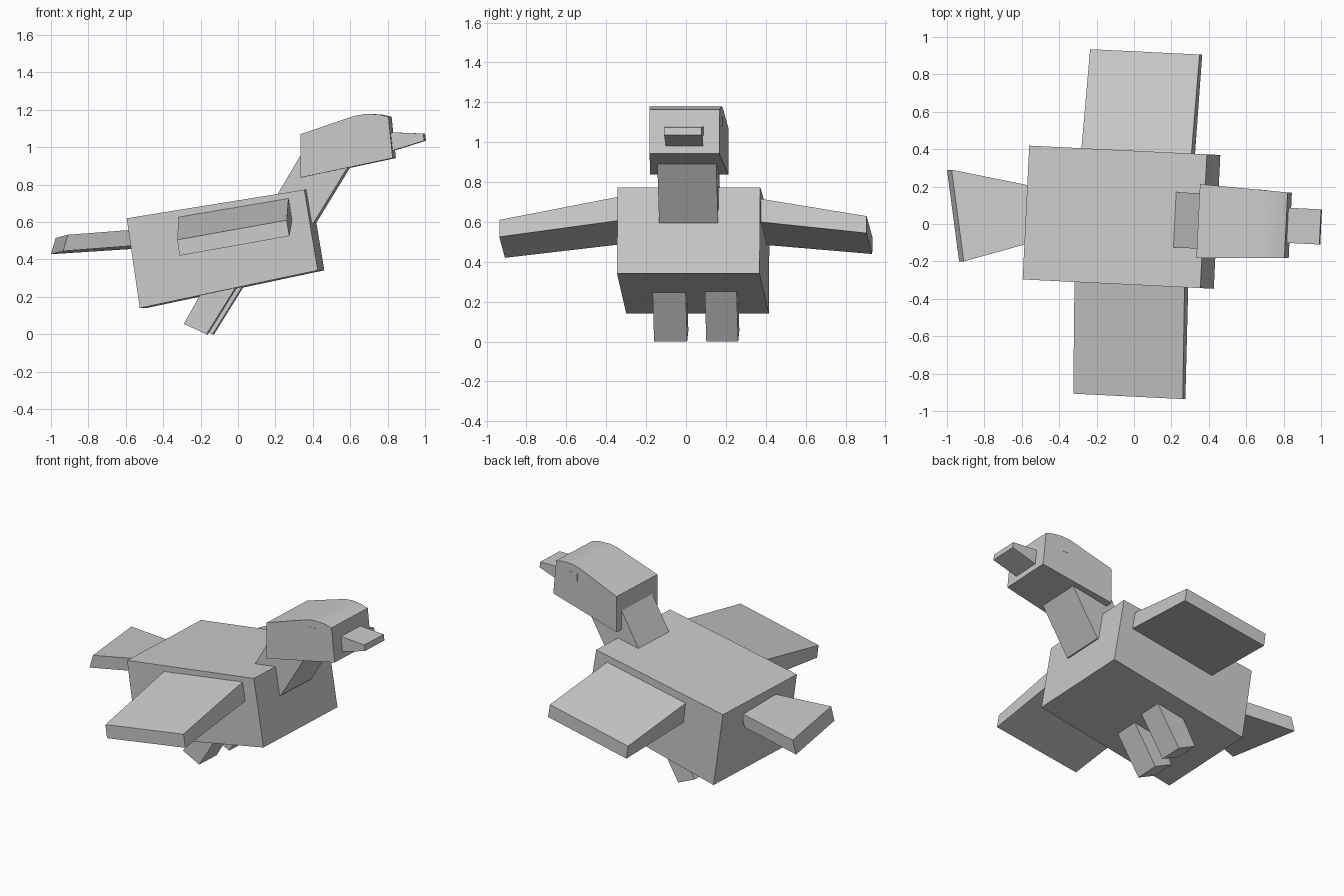
import bpy
import bmesh
from math import radians
from mathutils import Vector

YAW = radians(-2.8)   # the whole bird is turned slightly
MID = 0.033           # centre line of body, neck, head and beak

cube = bpy.data.objects.get("Cube")
if cube:
    bpy.data.objects.remove(cube, do_unlink=True)

# Single plain colour
GREY = (0.6, 0.6, 0.6, 1.0)
grey = bpy.data.materials.new("plain_grey")
grey.use_nodes = True
grey.diffuse_color = GREY
for node in grey.node_tree.nodes:
    if node.type == "BSDF_PRINCIPLED":
        node.inputs["Base Color"].default_value = GREY


def loft(name, ring_a, ring_b, yaw=YAW):
    """Closed solid joining two matching rings of points."""
    bm = bmesh.new()
    a = [bm.verts.new(p) for p in ring_a]
    b = [bm.verts.new(p) for p in ring_b]
    bm.faces.new(a)
    bm.faces.new(b)
    count = len(a)
    for i in range(count):
        j = (i + 1) % count
        bm.faces.new((a[i], a[j], b[j], b[i]))
    bmesh.ops.recalc_face_normals(bm, faces=bm.faces)
    mesh = bpy.data.meshes.new(name)
    bm.to_mesh(mesh)
    bm.free()
    mesh.materials.append(grey)
    obj = bpy.data.objects.new(name, mesh)
    obj.rotation_euler.z = yaw
    bpy.context.collection.objects.link(obj)
    return obj


def side_ring(profile, y):
    """Place an (x, z) side profile at a given y."""
    return [(x, y, z) for x, z in profile]


def slab(name, profile, half_width, centre=MID):
    """Side profile extruded evenly about a centre line."""
    return loft(name, side_ring(profile, centre - half_width),
                side_ring(profile, centre + half_width))


# Body: a pitched box
body = [(-0.58, 0.62), (0.371, 0.773), (0.443, 0.342), (-0.51, 0.14)]
slab("body", body, 0.358)

# Neck: leaning forward from the chest into the head
neck = [(0.206, 0.73), (0.36, 0.99), (0.64, 0.97), (0.41, 0.595), (0.3, 0.6)]
slab("neck", neck, 0.148)

# Beak: wedge narrowing in height
beak = [(0.8, 1.08), (0.995, 1.073), (1.0, 1.035), (0.8, 0.972)]
slab("beak", beak, 0.094)


# Head: rounded crown, narrowing toward the front
def head_half_width(x):
    return 0.197 - 0.045 * (x - 0.342)


def head_ring(profile, side, gap=0.0):
    return [(x, MID + side * (head_half_width(x) + gap), z) for x, z in profile]


head_profile = [(0.342, 0.837), (0.342, 1.07), (0.632, 1.168), (0.69, 1.178),
                (0.76, 1.175), (0.812, 1.163), (0.835, 0.942)]
head = loft("head", head_ring(head_profile, -1), head_ring(head_profile, 1))
bpy.ops.object.select_all(action="DESELECT")
head.select_set(True)
bpy.context.view_layer.objects.active = head
bpy.ops.object.shade_smooth_by_angle(angle=radians(30))

# Wings and eyes, one per side
wing_root = [(-0.303, 0.627), (0.286, 0.727), (0.306, 0.607), (-0.285, 0.49)]
wing_tip = [(-0.28, 0.505), (0.306, 0.61), (0.32, 0.525), (-0.268, 0.42)]
eye = [(0.648, 1.077), (0.648, 1.127), (0.718, 1.127), (0.718, 1.077)]
for label, side, lift in (("right", -1, 0.0), ("left", 1, 0.019)):
    tip = [(x, z + lift) for x, z in wing_tip]
    loft(label + "_wing", side_ring(wing_root, side * 0.32),
         side_ring(tip, side * 0.922))
    loft(label + "_eye", head_ring(eye, side, -0.003),
         head_ring(eye, side, 0.001))

# Legs: short posts slanting back under the body
leg = [(-0.15, 0.29), (-0.282, 0.055), (-0.16, 0.0), (0.02, 0.29)]
slab("right_leg", leg, 0.083, -0.085)
slab("left_leg", [(x + 0.02, z) for x, z in leg], 0.08, 0.175)

# Tail: flat fan, slightly twisted, widening toward the back
tail_top = [Vector(p) for p in ((-0.975, 0.29, 0.515), (-0.91, -0.2, 0.532),
                                (-0.54, -0.097, 0.56), (-0.54, 0.202, 0.543))]
drop = Vector((-0.025, 0.0, -0.087))
loft("tail", tail_top, [p + drop for p in tail_top], yaw=0.0)
